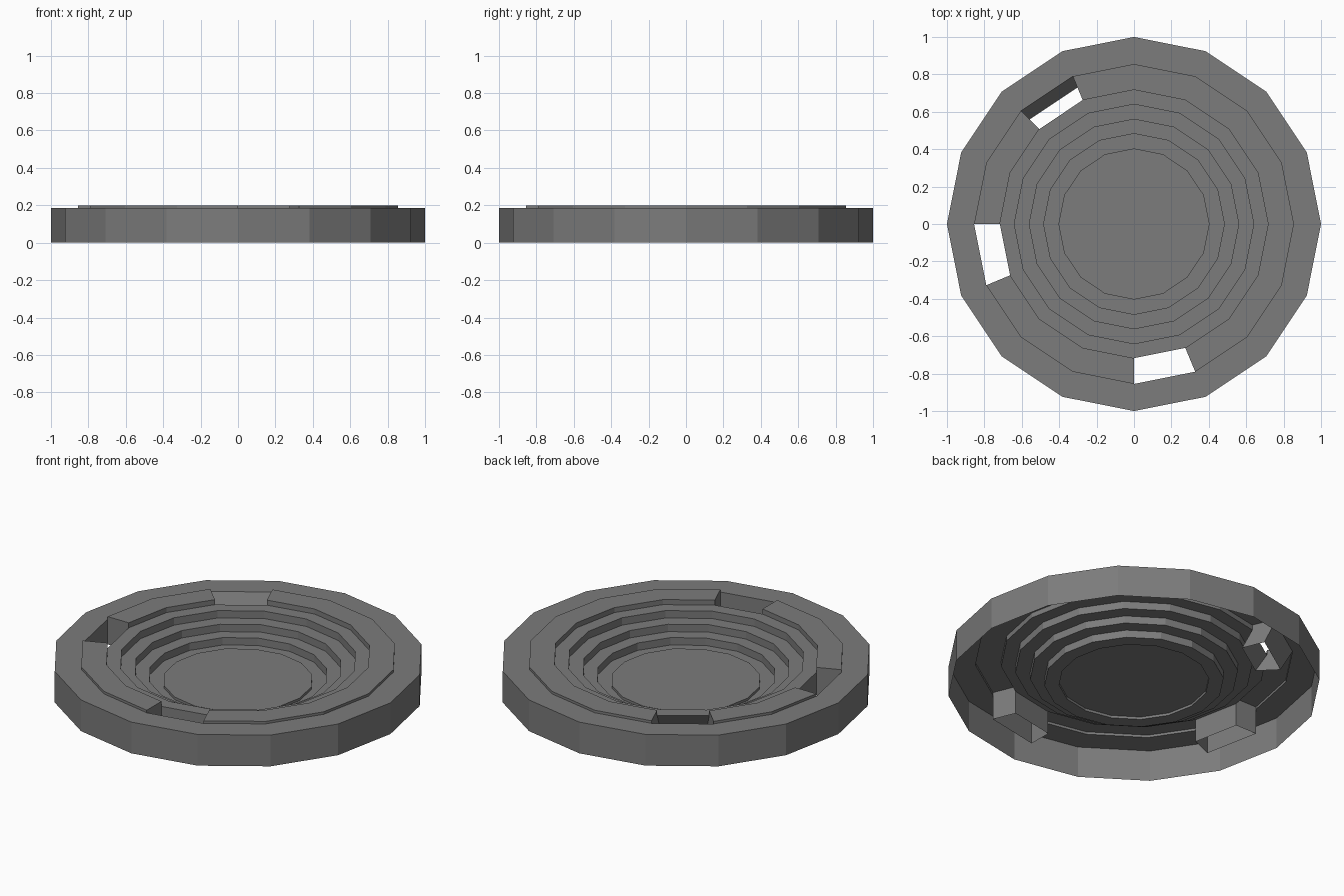
import bpy, bmesh
from math import cos, sin, pi

if "Cube" in bpy.data.objects:
    bpy.data.objects.remove(bpy.data.objects["Cube"])

SIDES = 16
# segment index -> (outer radius, inner radius, height) of the lower edge of that slot
SLOTS = {5: (0.79, 0.655, 0.075), 8: (0.855, 0.717, 0.035), 12: (0.855, 0.717, 0.035)}
RIM = [(1.0, 0.0), (1.0, 0.185), (0.855, 0.185), (0.855, 0.2), (0.717, 0.2), (0.717, 0.17)]
STEP_DROP, FLOOR_RISE = 0.044, 0.015

# dark grey body colour
grey = bpy.data.materials.new("dark_grey")
grey.diffuse_color = (0.2, 0.2, 0.2, 1)
grey.use_nodes = True
grey.node_tree.nodes["Principled BSDF"].inputs["Base Color"].default_value = grey.diffuse_color


def point(r, z, k):
    a = 2 * pi * k / SIDES
    return (r * cos(a), r * sin(a), z)


def finish(name, bm):
    bmesh.ops.remove_doubles(bm, verts=bm.verts, dist=0.0005)
    mesh = bpy.data.meshes.new(name)
    bm.to_mesh(mesh)
    bm.free()
    mesh.materials.append(grey)
    obj = bpy.data.objects.new(name, mesh)
    bpy.context.collection.objects.link(obj)
    return obj


def face(bm, pts):
    return bm.faces.new([bm.verts.new(p) for p in pts])


# stepped dish: outer wall, flat rim, raised ring, terraces and a slightly raised floor
profile = list(RIM)
z = 0.17
for r in (0.64, 0.56, 0.483):
    profile += [(r, z), (r, z - STEP_DROP)]
    z -= STEP_DROP
profile += [(0.404, z), (0.404, z + FLOOR_RISE)]

bm = bmesh.new()
for i in range(len(profile) - 1):
    (r0, z0), (r1, z1) = profile[i], profile[i + 1]
    for k in range(SIDES):
        if k in SLOTS and 2 <= i <= 4:      # raised ring is cut away at the slots
            continue
        face(bm, [point(r0, z0, k), point(r0, z0, k + 1),
                  point(r1, z1, k + 1), point(r1, z1, k)])
# dish floor
r, z = profile[-1]
face(bm, [point(r, z, k) for k in range(SIDES)])
finish("stepped_dish", bm)

# slot sleeves hanging below the ring, open at top and bottom
for n, (k, (ro, ri, b)) in enumerate(SLOTS.items()):
    bm = bmesh.new()
    # outer wall, faces the centre
    face(bm, [point(0.855, 0.185, k), point(0.855, 0.185, k + 1),
              point(ro, b, k + 1), point(ro, b, k)])
    # inner wall, faces outward
    face(bm, [point(0.717, 0.17, k + 1), point(0.717, 0.17, k),
              point(ri, b, k), point(ri, b, k + 1)])
    # side walls, including the cut ends of the raised ring
    for s in (k, k + 1):
        side = [point(q, h, s) for q, h in RIM[2:6]] + [point(ri, b, s), point(ro, b, s)]
        face(bm, side if s == k + 1 else side[::-1])
    finish("slot_sleeve_%d" % (n + 1), bm)
